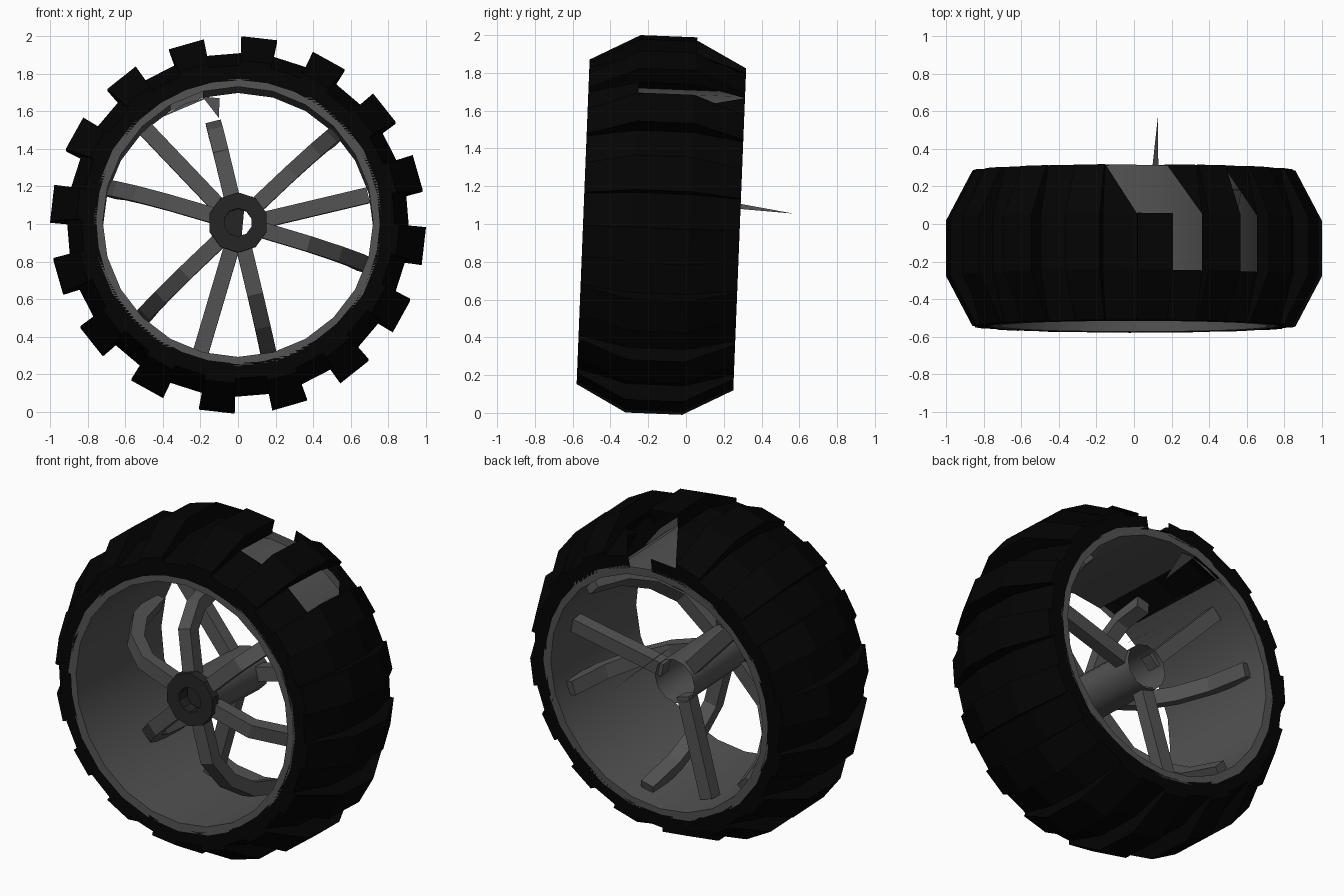
import bpy, bmesh
from math import sin, cos, radians
from mathutils import Vector, Matrix

if "Cube" in bpy.data.objects:
    bpy.data.objects.remove(bpy.data.objects["Cube"])

# wheel axis runs along y, leaning slightly
PLACE = Matrix.Translation((0, -0.13, 0.995)) @ Matrix.Rotation(radians(-2.3), 4, 'X')


def material(name, v):
    m = bpy.data.materials.new(name)
    m.diffuse_color = (v, v, v, 1)
    m.use_nodes = True
    m.node_tree.nodes["Principled BSDF"].inputs["Base Color"].default_value = m.diffuse_color
    return m


RUBBER = material("rubber", 0.001)
METAL = material("metal", 0.085)
DARK = material("dark_metal", 0.018)


def polar(r, deg, y):
    a = radians(deg)
    return Vector((r * cos(a), y, r * sin(a)))


def make(name, faces, mat, smooth=False, fix_normals=True):
    """Object from a list of faces, each a list of points in wheel space."""
    bm = bmesh.new()
    for f in faces:
        bm.faces.new([bm.verts.new(p) for p in f])
    bmesh.ops.remove_doubles(bm, verts=bm.verts, dist=0.0005)
    if fix_normals:
        bmesh.ops.recalc_face_normals(bm, faces=bm.faces)
    me = bpy.data.meshes.new(name)
    bm.to_mesh(me)
    bm.free()
    me.materials.append(mat)
    if smooth:
        me.shade_smooth()
        me.set_sharp_from_angle(angle=radians(35))
    ob = bpy.data.objects.new(name, me)
    ob.matrix_world = PLACE
    bpy.context.collection.objects.link(ob)
    return ob


def lathe(profile, n, skip=(), start=0.0):
    """Faces of a (radius, y) profile spun around the wheel axis."""
    out = []
    for i in range(n):
        a, b = start + 360 * i / n, start + 360 * (i + 1) / n
        for j, ((r0, y0), (r1, y1)) in enumerate(zip(profile, profile[1:])):
            if (i, j) not in skip:
                out.append([polar(r0, a, y0), polar(r0, b, y0),
                            polar(r1, b, y1), polar(r1, a, y1)])
    return out


# tyre: 16 square lugs with sloping shoulders
W, MID = 0.415, 0.15
ROWS = [-W, -W, -MID, MID, W, W]
LUG = [0.755, 0.86, 1.0, 1.0, 0.86, 0.755]
GROOVE = [0.755, 0.835, 0.91, 0.91, 0.835, 0.755]


def line(radii, ang):
    return [polar(r, ang, y) for r, y in zip(radii, ROWS)]


# torn-out patches, as (lug number, is groove, row); HALF leaves one triangle,
# given as the corner of the quad that is lost
TORN = {(0, 0, 3), (0, 0, 4), (0, 1, 2), (1, 1, 2)}
HALF = {(0, 1, 3): 0, (1, 1, 3): 0, (15, 1, 3): 2}
tyre = []
for k in range(16):
    c = 83.5 - 22.5 * k
    hi, lo, nxt = c + 5.5, c - 5.5, c - 17
    for g, (radii, a, b) in enumerate([(LUG, hi, lo), (GROOVE, lo, nxt)]):
        A, B = line(radii, a), line(radii, b)
        for j in range(5):
            quad = [A[j], B[j], B[j + 1], A[j + 1]]
            if (k, g, j) in HALF:
                del quad[HALF[k, g, j]]
            if (k, g, j) not in TORN:
                tyre.append(quad)
    for ang in (hi, lo):
        top, bottom = line(LUG, ang), line(GROOVE, ang)
        for j in range(1, 4):
            if (k, j) != (0, 3):
                tyre.append([top[j], bottom[j], bottom[j + 1], top[j + 1]])
make("tyre", tyre, RUBBER, fix_normals=False)

# rim barrel with lips; one inner panel is missing near the top
make("rim", lathe([(0.77, -W), (0.72, -W), (0.72, W), (0.77, W)], 24, {(7, 1)}),
     METAL, smooth=True, fix_normals=False)
make("rim_shard", [[polar(0.72, 105, 0.4), polar(0.7, 98, 0.4), polar(0.59, 100, 0.25)],
                   [polar(0.72, 126, 0.4), polar(0.72, 113, 0.4), polar(0.72, 100, 0.4)]], METAL)

# hub tube, thick front collar and a partial plate closing the bore
make("hub_tube", lathe([(0.135, -0.28), (0.135, 0.24)], 12), METAL, smooth=True)
make("hub_collar", lathe([(0.135, -0.26), (0.16, -0.28), (0.16, -0.34),
                          (0.075, -0.34), (0.075, -0.26), (0.135, -0.26)], 10, start=18), DARK)
make("bore_plate", [[polar(0.13, 73 + 29 * i, -0.24) for i in range(8)]], DARK)


def spoke(name, deg, path, w=0.042, t=0.04):
    """Square bar swept along a (radius, y) path in the plane at angle deg."""
    pts = [polar(r, deg, y) for r, y in path]
    across = polar(1, deg + 90, 0)
    side = across * w
    rings = []
    for i, p in enumerate(pts):
        d = (pts[min(i + 1, len(pts) - 1)] - pts[max(i - 1, 0)]).normalized()
        n = d.cross(across).normalized() * t
        rings.append([p + side + n, p - side + n, p - side - n, p + side - n])
    faces = [rings[0], rings[-1]]
    for a, b in zip(rings, rings[1:]):
        faces += [[a[j], a[(j + 1) % 4], b[(j + 1) % 4], b[j]] for j in range(4)]
    make(name, faces, METAL)


# six curved front spokes (one broken short) and three straight rear spokes
CURVE = [(0.12, -0.27), (0.38, -0.25), (0.54, -0.13), (0.65, 0.05), (0.71, 0.3)]
BROKEN = [(0.12, -0.27), (0.38, -0.24), (0.49, -0.13), (0.53, 0.04)]
for k in range(3):
    mid = 13.5 + 120 * k
    spoke("rear_spoke", mid, [(0.11, 0.17), (0.71, 0.21)])
    for off in (-30, 30):
        spoke("front_spoke", mid + off, BROKEN if (k, off) == (1, -30) else CURVE)

# thin splinter sticking out behind the hub
inv = PLACE.inverted()
make("splinter", [[inv @ Vector(p) for p in
                   ((0.127, 0.57, 1.055), (0.132, 0.05, 1.10), (0.07, 0.05, 1.15))]], METAL)
